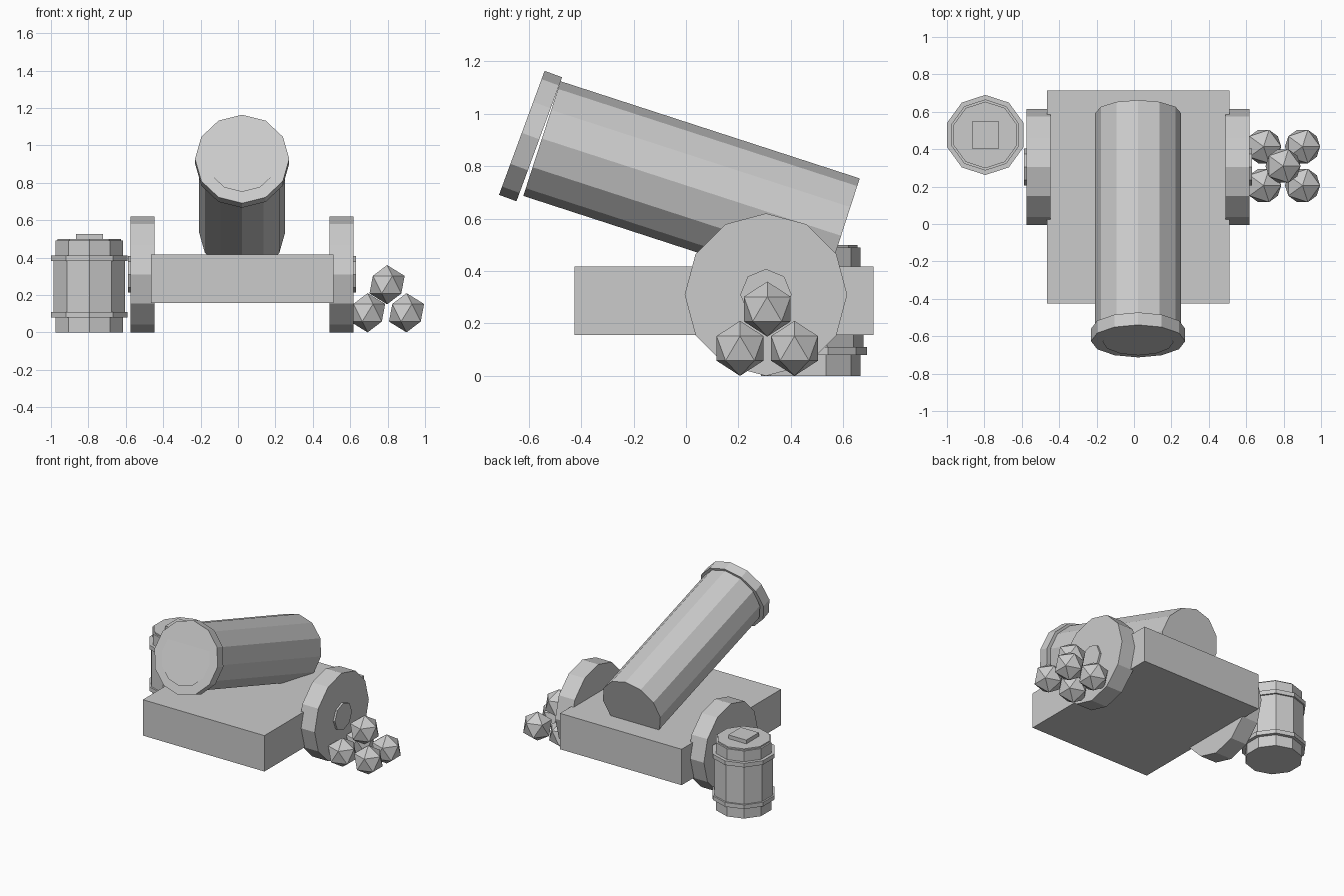
import bpy
import bmesh
from math import radians
from mathutils import Matrix, Vector

old = bpy.data.objects.get("Cube")
if old:
    bpy.data.objects.remove(old, do_unlink=True)

grey = bpy.data.materials.new("plain grey")
grey.use_nodes = True
colour = (0.6, 0.6, 0.6, 1)
grey.diffuse_color = colour
grey.node_tree.nodes["Principled BSDF"].inputs["Base Color"].default_value = colour


def finish(name, bm):
    mesh = bpy.data.meshes.new(name)
    bm.to_mesh(mesh)
    bm.free()
    mesh.materials.append(grey)
    obj = bpy.data.objects.new(name, mesh)
    bpy.context.collection.objects.link(obj)
    return obj


def place(centre, tilt=0, axis='X'):
    return Matrix.Translation(centre) @ Matrix.Rotation(radians(tilt), 4, axis)


def cylinder(name, sides, radius, depth, centre, tilt=0, axis='X'):
    bm = bmesh.new()
    bmesh.ops.create_cone(bm, cap_ends=True, segments=sides, radius1=radius,
                          radius2=radius, depth=depth,
                          matrix=place(centre, tilt, axis))
    return finish(name, bm)


def box(name, size, centre):
    bm = bmesh.new()
    bmesh.ops.create_cube(bm, size=1, matrix=Matrix.Translation(centre)
                          @ Matrix.Diagonal((*size, 1)))
    return finish(name, bm)


# Carriage: slab, two wheels and a through axle
mid = 0.022
box("carriage_bed", (0.975, 1.14, 0.26), (mid, 0.145, 0.287))
for side, label in ((1, "left"), (-1, "right")):
    cylinder(label + "_wheel", 12, 0.31, 0.128,
             (mid + side * 0.532, 0.305, 0.31), 90, 'Y')
cylinder("axle", 8, 0.098, 1.22, (mid, 0.305, 0.31), 90, 'Y')

# Gun tube, muzzle band and bore disc, each tipped upward
cylinder("gun_barrel", 12, 0.23, 1.2, (mid, 0.021, 0.72), 72)
cylinder("muzzle_band", 12, 0.252, 0.071, (mid, -0.593, 0.915), 69.8)
bm = bmesh.new()
bmesh.ops.create_circle(bm, cap_ends=True, segments=12, radius=0.19,
                        matrix=place((mid, -0.63, 0.927), 67.6))
finish("bore_disc", bm)

# Powder keg: staves, hoops, lid and plug
keg = Vector((-0.795, 0.476, 0))


def keg_part(name, radius, low, high):
    cylinder(name, 10, radius, high - low, keg + Vector((0, 0, (low + high) / 2)))


keg_part("keg_body", 0.19, 0, 0.49)
keg_part("keg_belly", 0.202, 0.1, 0.395)
keg_part("lower_hoop", 0.214, 0.08, 0.11)
keg_part("upper_hoop", 0.214, 0.382, 0.412)
keg_part("keg_lid", 0.178, 0.48, 0.5)
box("keg_plug", (0.144, 0.144, 0.05), keg + Vector((0, 0, 0.502)))

# Stack of shot: four on the ground, one on top
pile = Vector((0.797, 0.31, 0.105))
step = 0.104
offsets = [(x * step, y * step, 0) for x in (-1, 1) for y in (-1, 1)]
for number, offset in enumerate(offsets + [(0, 0, 0.15)], 1):
    bm = bmesh.new()
    bmesh.ops.create_icosphere(bm, subdivisions=1, radius=0.105,
                               matrix=Matrix.Translation(pile + Vector(offset)))
    finish(f"shot_{number}", bm)
